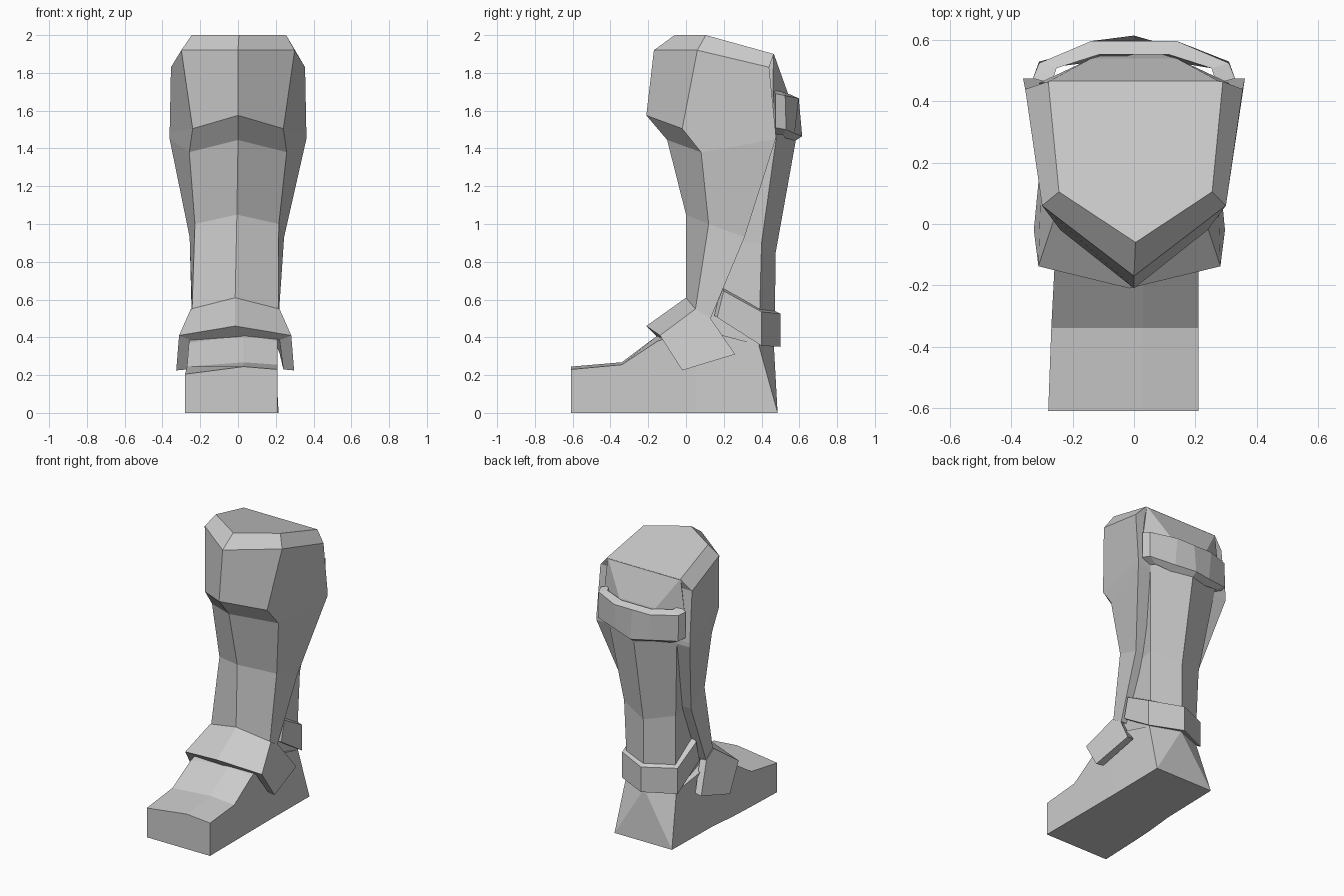
import bpy, bmesh

if "Cube" in bpy.data.objects:
    bpy.data.objects.remove(bpy.data.objects["Cube"])

grey = bpy.data.materials.new("plain_grey")
grey.diffuse_color = (0.6, 0.6, 0.6, 1)
grey.use_nodes = True
grey.node_tree.nodes["Principled BSDF"].inputs["Base Color"].default_value = grey.diffuse_color


def build(name, verts, faces):
    mesh = bpy.data.meshes.new(name)
    mesh.from_pydata(verts, [], faces)
    bm = bmesh.new()
    bm.from_mesh(mesh)
    bmesh.ops.remove_doubles(bm, verts=bm.verts, dist=.005)
    bmesh.ops.recalc_face_normals(bm, faces=bm.faces)
    bm.to_mesh(mesh)
    bm.free()
    mesh.materials.append(grey)
    ob = bpy.data.objects.new(name, mesh)
    bpy.context.collection.objects.link(ob)
    return ob


def loft(name, rings):
    """Closed rings of equal length, skinned and capped."""
    n = len(rings[0])
    verts = [p for r in rings for p in r]
    faces = [(i * n + j, i * n + (j + 1) % n, (i + 1) * n + (j + 1) % n, (i + 1) * n + j)
             for i in range(len(rings) - 1) for j in range(n)]
    faces += [tuple(range(n)), tuple(range(len(verts) - n, len(verts)))]
    return build(name, verts, faces)


def mirrored(half, shift=0.0):
    """Ring from right-half points; the left half runs back in reverse."""
    left = [(-x, y, z) for x, y, z in reversed(half) if x > 0]
    return [(x + shift, y, z) for x, y, z in half + left]


# shin guard with knee block: sideways shift, then front ridge, front corner, rear edge
shin = [
    (.005, [(0, -.06, 2.0), (.25, .105, 2.0), (.285, .465, 1.9)]),
    (0, [(0, -.17, 1.92), (.30, .06, 1.92), (.355, .44, 1.83)]),
    (0, [(0, -.21, 1.575), (.24, -.02, 1.505), (.362, .475, 1.48)]),
    (0, [(0, -.10, 1.445), (.258, .08, 1.38), (.362, .475, 1.45)]),
    (-.006, [(0, 0, 1.05), (.222, .12, 1.0), (.25, .31, .93)]),
    (-.015, [(0, 0, .61), (.228, .05, .55), (.23, .13, .50)]),
]
loft("shin_guard", [mirrored(r, s) for s, r in shin])

# calf: inner front, side corner, back (two points that merge into one ridge lower down)
calf = [
    [(.20, .30, 1.92), (.283, .463, 1.9), (.277, .466, 1.898)],
    [(.20, .30, 1.69), (.31, .46, 1.69), (.14, .54, 1.69)],
    [(.20, .30, 1.45), (.265, .48, 1.47), (.001, .58, 1.435)],
    [(.17, .22, .90), (.20, .40, .90), (.001, .475, .85)],
    [(.17, .10, .50), (.19, .39, .54), (.001, .47, .50)],
    [(.17, .05, .34), (.195, .385, .35), (.001, .465, .35)],
]
loft("calf", [mirrored(r) for r in calf])

# foot: cross-sections from toe to ankle (y, left, right, top heights)
foot = [
    (-.61, -.28, .21, .205, .245, .23),
    (-.34, -.27, .21, .245, .268, .255),
    (-.15, -.26, .21, .37, .41, .38),
    (.05, -.24, .21, .45, .48, .45),
]
loft("foot", [[(x0, y, 0), (x1, y, 0), (x1, y, zr), (.03, y, zm), (x0, y, zl)]
              for y, x0, x1, zl, zm, zr in foot])

# heel: flares from the ankle ridge to the square rear of the sole
heel_v = [(-.24, .05, 0), (.21, .05, 0), (.215, .485, 0), (-.23, .485, 0),
          (-.24, .05, .45), (.21, .05, .45), (.195, .385, .36), (-.195, .385, .36),
          (0, .465, .36)]
heel_f = [(0, 1, 2, 3), (0, 1, 5, 4), (1, 2, 6, 5), (0, 3, 7, 4),
          (2, 6, 8), (3, 7, 8), (2, 8, 3), (4, 5, 6, 7), (7, 6, 8)]
build("heel", heel_v, heel_f)

# instep guard: two sloping top plates and two side flaps, as outer and inner skins
outer = [(0, -.21, .46), (.297, -.138, .41), (.235, .05, .55), (0, 0, .61),
         (.312, -.02, .225), (.285, .26, .31), (.235, .13, .50)]
inner = [(0, -.152, .40), (.235, -.115, .385), (.17, .06, .48), (0, .02, .53),
         (.255, -.015, .23), (.235, .255, .315), (.17, .11, .48)]
n = len(outer)
rim = [0, 1, 4, 5, 6, 2, 3]
half_f = [(0, 1, 2, 3), (4, 5, 6, 2, 1)]
half_f += [tuple(i + n for i in f) for f in half_f]
half_f += [(a, b, b + n, a + n) for a, b in zip(rim, rim[1:])]
verts = outer + inner
verts += [(-x, y, z) for x, y, z in verts]
faces = half_f + [tuple(i + 2 * n for i in f) for f in half_f]
build("instep_guard", [(x - .015, y, z) for x, y, z in verts], faces)


def strap(name, half, inset, drop):
    """Band around the back; half points are (x, low y, high y, low z, high z)."""
    path = half + [(-p[0], *p[1:]) for p in reversed(half) if p[0] > 0]
    rings = []
    for x, y0, y1, a, b in path:
        k, dy = 1 - inset / .3, inset * (.8 if abs(x) < .2 else .3)
        rings.append([(x, y0, a), (x, y1, b),
                      (x * k, y1 - dy, b + .02), (x * k, y0 - dy, a - drop)])
    return loft(name, rings)


# ankle and knee straps
strap("ankle_strap", [(.22, .165, .20, .505, .645), (.215, .40, .40, .355, .535),
                      (0, .50, .50, .35, .525)], .05, -.01)
strap("knee_strap", [(.33, .475, .475, 1.51, 1.69), (.31, .53, .525, 1.50, 1.68),
                     (.14, .575, .597, 1.48, 1.665), (0, .615, .597, 1.465, 1.665)], .055, .03)
